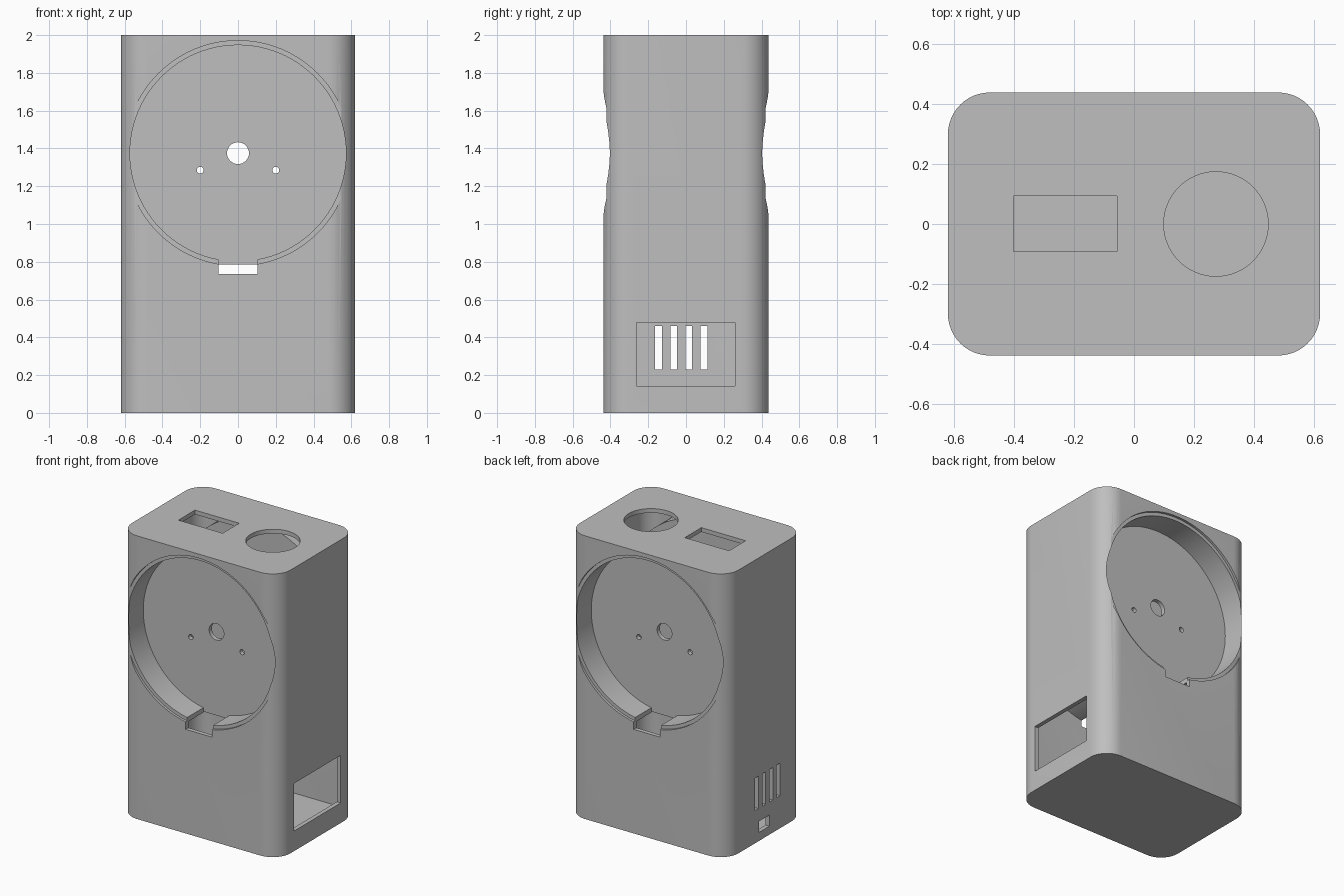
import bpy, bmesh, math
from mathutils import Matrix, Vector

if "Cube" in bpy.data.objects:
    bpy.data.objects.remove(bpy.data.objects["Cube"], do_unlink=True)

WALL = 0.03
HX, HY, HEIGHT, RADIUS = 0.62, 0.438, 2.0, 0.14
DIAL_Z, DIAL_FLOOR = 1.375, 0.24

grey = bpy.data.materials.new("plain grey")
grey.use_nodes = True
colour = (0.52, 0.52, 0.52, 1)
grey.diffuse_color = colour
grey.node_tree.nodes["Principled BSDF"].inputs["Base Color"].default_value = colour


def make(name, bm):
    bmesh.ops.recalc_face_normals(bm, faces=bm.faces)
    mesh = bpy.data.meshes.new(name)
    bm.to_mesh(mesh)
    bm.free()
    mesh.materials.append(grey)
    ob = bpy.data.objects.new(name, mesh)
    bpy.context.collection.objects.link(ob)
    return ob


def rounded_block(name, hx, hy, r, z0, z1, steps=12):
    """Upright block with rounded vertical corners."""
    bm = bmesh.new()
    ring = []
    for q, (sx, sy) in enumerate([(1, 1), (-1, 1), (-1, -1), (1, -1)]):
        for i in range(steps + 1):
            a = math.pi / 2 * (q + i / steps)
            ring.append(bm.verts.new((sx * (hx - r) + r * math.cos(a),
                                      sy * (hy - r) + r * math.sin(a), z0)))
    base = bm.faces.new(ring)
    top = bmesh.ops.extrude_face_region(bm, geom=[base])["geom"]
    bmesh.ops.translate(bm, vec=(0, 0, z1 - z0),
                        verts=[v for v in top if isinstance(v, bmesh.types.BMVert)])
    return make(name, bm)


def box(x0, x1, y0, y1, z0, z1):
    bm = bmesh.new()
    mid = Vector((x0 + x1, y0 + y1, z0 + z1)) / 2
    bmesh.ops.create_cube(bm, size=1, matrix=Matrix.Translation(mid)
                          @ Matrix.Diagonal((x1 - x0, y1 - y0, z1 - z0, 1)))
    return make("cutter", bm)


def cylinder(r, start, end, segments=96):
    bm = bmesh.new()
    a, b = Vector(start), Vector(end)
    turn = (b - a).to_track_quat('Z', 'Y').to_matrix().to_4x4()
    bmesh.ops.create_cone(bm, cap_ends=True, segments=segments, radius1=r, radius2=r,
                          depth=(b - a).length,
                          matrix=Matrix.Translation((a + b) / 2) @ turn)
    return make("cutter", bm)


def cut(target, cutter):
    mod = target.modifiers.new("cut", 'BOOLEAN')
    mod.operation, mod.solver, mod.object = 'DIFFERENCE', 'EXACT', cutter
    bpy.context.view_layer.objects.active = target
    bpy.ops.object.modifier_apply(modifier=mod.name)
    bpy.data.objects.remove(cutter, do_unlink=True)


case = rounded_block("case", HX, HY, RADIUS, 0, HEIGHT)

# Inner cavity, leaving the dial cups standing inside the walls
cavity = rounded_block("cavity", HX - WALL, HY - WALL, RADIUS - WALL, WALL, HEIGHT - WALL)
for side in (-1, 1):
    cut(cavity, cylinder(0.605, (0, side * (DIAL_FLOOR - WALL), DIAL_Z), (0, side, DIAL_Z)))
cut(case, cavity)

# Round dial recess, shallow rim step and notch on the front and back
for side in (-1, 1):
    cut(case, cylinder(0.572, (0, side * DIAL_FLOOR, DIAL_Z), (0, side, DIAL_Z)))
    cut(case, cylinder(0.596, (0, side * (HY - 0.017), DIAL_Z), (0, side, DIAL_Z)))
    y0, y1 = sorted((side * DIAL_FLOOR, side))
    cut(case, box(-0.102, 0.102, y0, y1, 0.735, 0.83))
cut(case, box(-0.102, 0.102, -0.3, 0.3, 0.735, 0.785))

# Shaft hole and screw holes through both dial floors
for x, z, r in ((0, DIAL_Z, 0.058), (-0.2, 1.285, 0.018), (0.2, 1.285, 0.018)):
    cut(case, cylinder(r, (x, -0.35, z), (x, 0.35, z), 32))

# Openings in the top
cut(case, box(-0.402, -0.056, -0.091, 0.094, 1.9, 2.1))
cut(case, cylinder(0.174, (0.273, 0, 1.9), (0.273, 0, 2.1), 64))

# Side window, vent slots and small port
cut(case, box(0.5, 0.8, -0.263, 0.26, 0.142, 0.478))
for i in range(4):
    y = -0.145 + 0.08 * i
    cut(case, box(-0.8, -0.5, y - 0.018, y + 0.018, 0.23, 0.46))
cut(case, box(-0.8, -0.5, -0.045, 0.07, 0.06, 0.138))

bpy.ops.object.select_all(action='DESELECT')
case.select_set(True)
bpy.context.view_layer.objects.active = case
bpy.ops.object.shade_smooth_by_angle(angle=math.radians(30))
